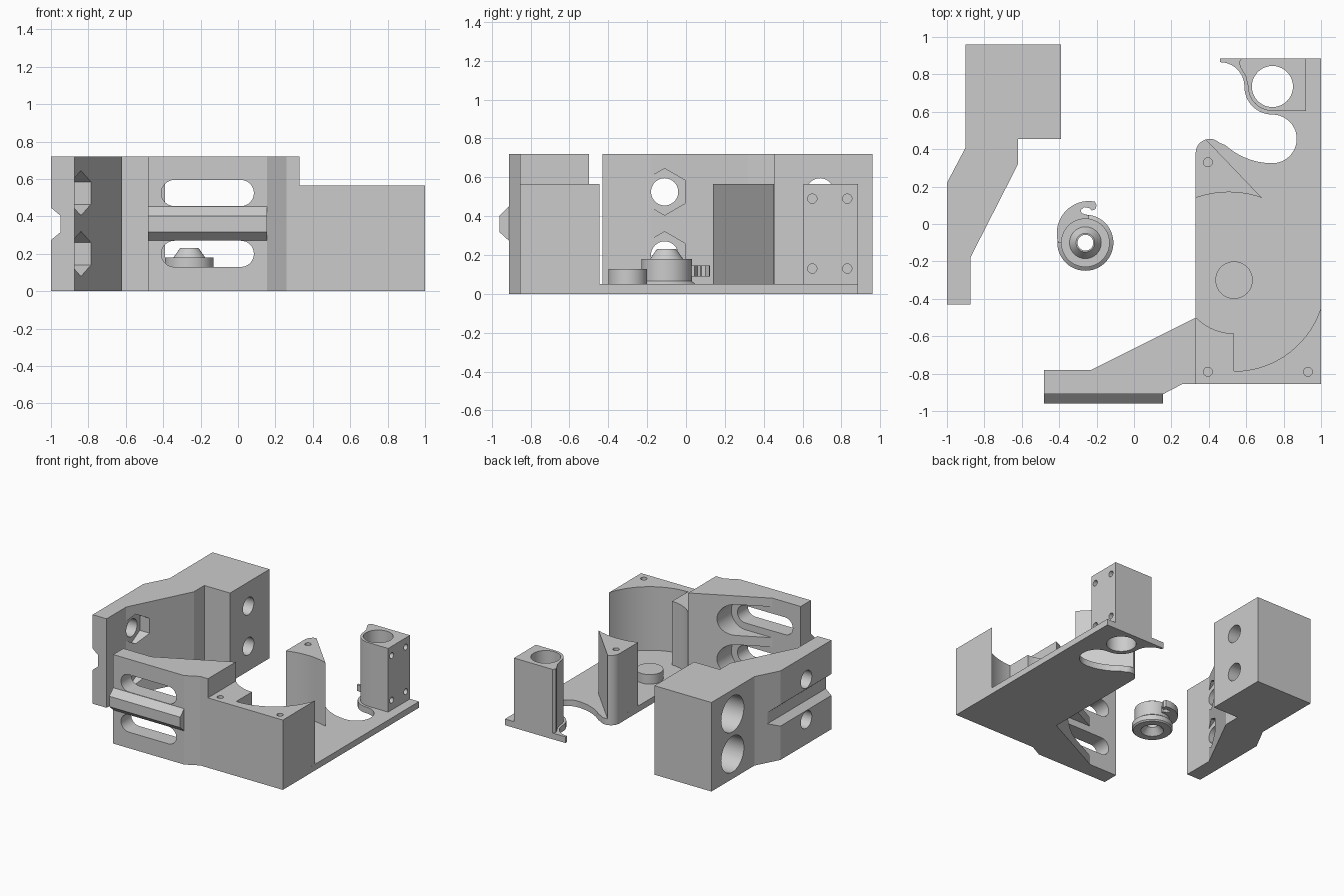
import bpy, bmesh
from math import cos, sin, radians, pi
from mathutils import Matrix, Vector

old = bpy.data.objects.get("Cube")
if old:
    bpy.data.objects.remove(old, do_unlink=True)

grey = bpy.data.materials.new("plain grey")
grey.use_nodes = True
colour = (0.6, 0.6, 0.6, 1)
grey.diffuse_color = colour
grey.node_tree.nodes["Principled BSDF"].inputs["Base Color"].default_value = colour

AXES = {"x": lambda u, v, w: (w, u, v),
        "y": lambda u, v, w: (u, w, v),
        "z": lambda u, v, w: (u, v, w)}


def finish(name, bm):
    bmesh.ops.recalc_face_normals(bm, faces=bm.faces)
    mesh = bpy.data.meshes.new(name)
    bm.to_mesh(mesh)
    bm.free()
    obj = bpy.data.objects.new(name, mesh)
    bpy.context.collection.objects.link(obj)
    mesh.materials.append(grey)
    return obj


def prism(name, pts, lo, hi, axis="z"):
    """Extrude a flat outline along an axis."""
    bm = bmesh.new()
    place = AXES[axis]
    face = bm.faces.new([bm.verts.new(place(u, v, lo)) for u, v in pts])
    top = bmesh.ops.extrude_face_region(bm, geom=[face])["geom"]
    bmesh.ops.translate(bm, vec=place(0, 0, hi - lo),
                        verts=[g for g in top if isinstance(g, bmesh.types.BMVert)])
    return finish(name, bm)


def arc(c, r, a, b, n=16):
    return [(c[0] + r * cos(radians(a + (b - a) * i / n)),
             c[1] + r * sin(radians(a + (b - a) * i / n))) for i in range(n + 1)]


def disc(c, r, n=40, turn=0):
    return arc(c, r, turn, turn + 360, n)[:-1]


def stadium(u0, u1, v, r):
    return arc((u1, v), r, -90, 90) + arc((u0, v), r, 90, 270)


def drill(c, lo, hi, axis="z"):
    return prism("cutter", disc(c, 0.024, 16), lo, hi, axis)


def cut(obj, *cutters):
    bpy.context.view_layer.objects.active = obj
    for c in cutters:
        c.hide_render = True
        m = obj.modifiers.new("cut", "BOOLEAN")
        m.operation, m.solver, m.object = "DIFFERENCE", "EXACT", c
        bpy.ops.object.modifier_apply(modifier=m.name)
        bpy.data.objects.remove(c, do_unlink=True)


PLATE, LOW, HIGH = 0.05, 0.565, 0.72
ROWS = (0.2, 0.525)
hub = (0.535, -0.3)
bore = (0.74, 0.735)

# Clamp block with bolt holes, nut pockets and a groove
clamp = prism("clamp_block", [
    (-0.9, 0.96), (-0.9, 0.41), (-1, 0.22), (-1, -0.43), (-0.875, -0.43),
    (-0.875, -0.18), (-0.62, 0.32), (-0.62, 0.455), (-0.39, 0.455), (-0.39, 0.96)], 0, HIGH)
for z in ROWS:
    cut(clamp,
        prism("cutter", disc((-0.11, z), 0.07), -1.1, -0.6, "x"),
        prism("cutter", disc((-0.11, z), 0.12, 6, 30), -0.875, -0.5, "x"),
        prism("cutter", disc((0.69, z), 0.07), -1.1, -0.3, "x"),
        prism("cutter", disc((0.69, z), 0.145), -1.1, -0.52, "x"))
cut(clamp, prism("cutter", [(-1.01, 0.265), (-0.95, 0.315), (-0.95, 0.405), (-1.01, 0.455)],
                 -0.6, 0.5, "y"))

# Slotted front arm
arm = prism("front_arm", [
    (-0.48, -0.91), (0.155, -0.91), (0.26, -0.855), (0.33, -0.855),
    (0.33, -0.5), (-0.23, -0.78), (-0.48, -0.78)], 0, HIGH)
for z in ROWS:
    cut(arm,
        prism("cutter", stadium(-0.34, 0.015, z, 0.07), -1, -0.4, "y"),
        prism("cutter", stadium(-0.34, 0.015, z, 0.125), -0.779, -0.4, "y"))

# Tapered rail along the arm, matching the groove
prism("arm_rail", [(-0.91, 0.272), (-0.96, 0.318), (-0.96, 0.402), (-0.91, 0.452)],
      -0.48, 0.155, "x")

# Base plate with the curved back edge
plate = prism("base_plate",
              [(0.33, -0.855), (1, -0.855), (1, 0.885), (0.46, 0.885)]
              + arc((0.46, 0.735), 0.13, 90, 0)
              + arc(bore, 0.15, 180, 270)[1:]
              + arc((0.74, 0.455), 0.13, 90, -90, 28)[1:]
              + arc((0.74, 0.7), 0.375, -90, -132)[1:]
              + arc((0.405, 0.38), 0.075, 46, 180), 0, PLATE)
cut(plate, prism("cutter", disc(bore, 0.11), -0.1, 0.2))

# Corner block, scooped by two radii around the boss
corner = prism("corner_block",
               [(0.33, -0.855), (1, -0.855)]
               + arc(hub, 0.487, -17.3, -90, 28)
               + arc(hub, 0.285, -90, -135.7)[:-1] + [(0.33, -0.5)], PLATE, LOW)
cut(corner, drill((0.395, -0.79), 0.36, 0.7), drill((0.93, -0.79), 0.36, 0.7))

# Round boss on the plate
prism("boss", disc(hub, 0.1), PLATE, 0.127)

# Wedge post
post = prism("wedge_post",
             arc((0.507, -0.36), 0.53, 109.5, 70.5)
             + [(0.385, 0.452)] + arc((0.405, 0.38), 0.075, 110, 180), PLATE, LOW)
cut(post, drill((0.395, 0.33), 0.36, 0.7))

# Bored tower with four side holes
tower = prism("bored_tower",
              [(0.92, 0.605), (0.92, 0.885), (0.575, 0.885), (0.56, 0.865),
               (0.57, 0.835), (0.597, 0.79)] + arc(bore, 0.13, 180, 270), PLATE, LOW)
cut(tower, prism("cutter", disc(bore, 0.11), 0, 0.7),
    *[drill((y, z), 0.87, 1, "x") for y in (0.65, 0.83) for z in (0.13, 0.49)])

# Turned spool with a cone tip and a through hole
bm = bmesh.new()
profile = [(0.085, 0), (0.14, 0), (0.15, 0.01), (0.15, 0.05), (0.13, 0.065), (0.13, 0.18),
           (0.085, 0.18), (0.05, 0.23), (0.042, 0.23), (0.042, 0.05)]
ring = [bm.verts.new((r, 0, z)) for r, z in profile]
edges = [bm.edges.new((ring[i - 1], ring[i])) for i in range(len(ring))]
bmesh.ops.spin(bm, geom=ring + edges, cent=(0, 0, 0), axis=(0, 0, 1),
               angle=2 * pi, steps=48, use_merge=True)
bmesh.ops.remove_doubles(bm, verts=bm.verts, dist=0.0005)
bmesh.ops.transform(bm, matrix=Matrix.Translation(Vector((-0.26, -0.1, 0))), verts=bm.verts)
finish("spool", bm)

# Curved hook beside the spool
prism("spool_hook",
      arc((-0.24, -0.05), 0.173, 197, 88) +
      [(-0.21, 0.12), (-0.2, 0.1), (-0.205, 0.08), (-0.225, 0.072), (-0.24, 0.085),
       (-0.265, 0.09), (-0.285, 0.075), (-0.28, 0.058), (-0.24, 0.045), (-0.24, 0.02)]
      + arc((-0.26, -0.1), 0.12, 95, 180), 0.09, 0.145)

# Smooth the curved walls and keep the corners crisp
bpy.ops.object.select_all(action="DESELECT")
for obj in bpy.context.collection.objects:
    if obj.type == "MESH":
        obj.select_set(True)
        bpy.context.view_layer.objects.active = obj
bpy.ops.object.shade_smooth_by_angle(angle=radians(25))
